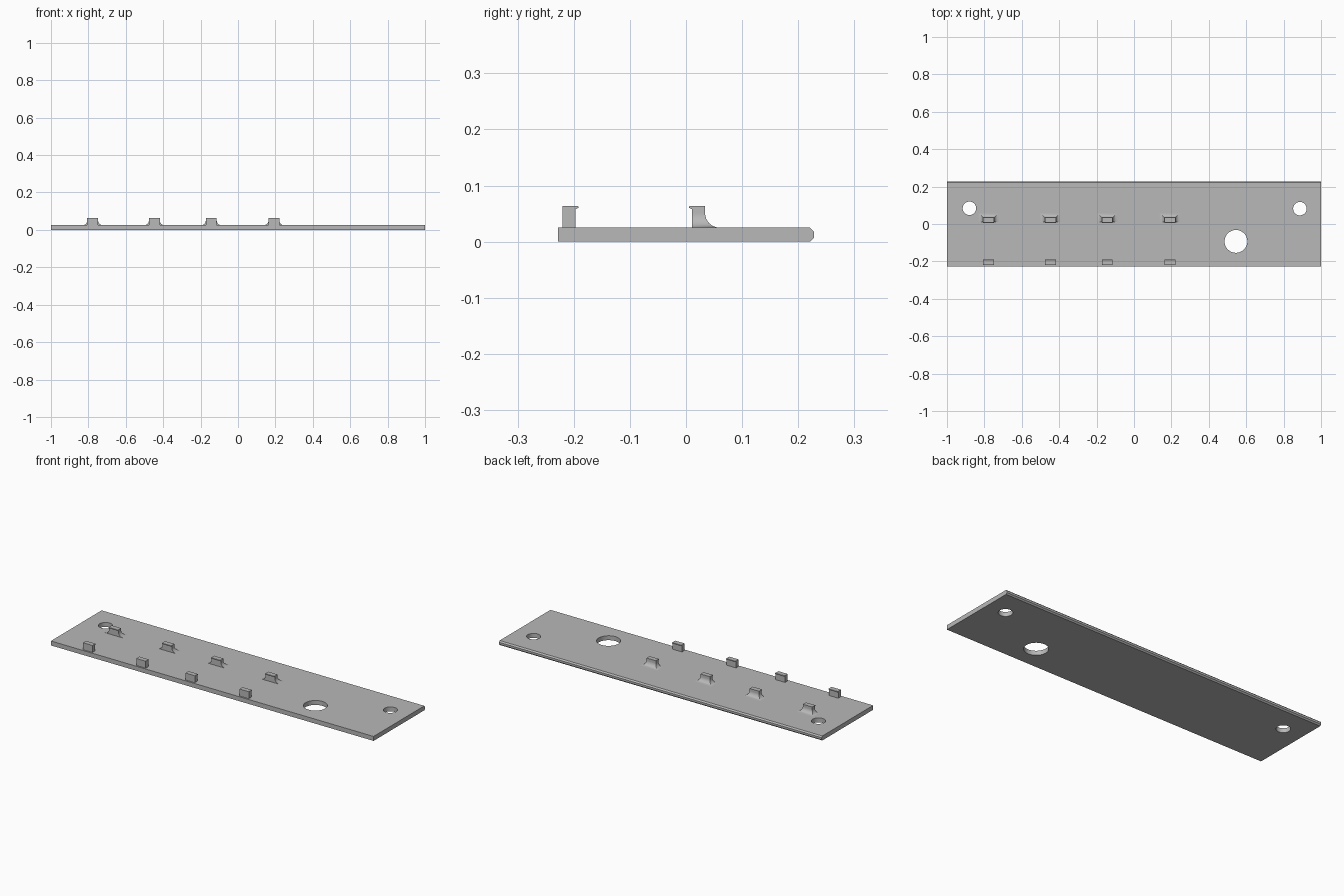
import bpy
import bmesh
import math

cube = bpy.data.objects.get("Cube")
if cube:
    bpy.data.objects.remove(cube, do_unlink=True)

THICK, TOP = 0.025, 0.064
CLIP_X = (-0.777, -0.447, -0.143, 0.192)
HALF = 0.029

grey = bpy.data.materials.new("plain grey")
grey.use_nodes = True
COLOUR = (0.48, 0.48, 0.48, 1)
grey.diffuse_color = COLOUR
grey.node_tree.nodes["Principled BSDF"].inputs["Base Color"].default_value = COLOUR


def finish(name, bm):
    bmesh.ops.recalc_face_normals(bm, faces=bm.faces)
    mesh = bpy.data.meshes.new(name)
    bm.to_mesh(mesh)
    bm.free()
    mesh.materials.append(grey)
    obj = bpy.data.objects.new(name, mesh)
    bpy.context.collection.objects.link(obj)
    return obj


def loft(bm, rings):
    """Join equal-length rings of points and cap both ends."""
    loops = [[bm.verts.new(p) for p in ring] for ring in rings]
    n = len(loops[0])
    for a, b in zip(loops, loops[1:]):
        for i in range(n):
            j = (i + 1) % n
            bm.faces.new((a[i], a[j], b[j], b[i]))
    bm.faces.new(loops[0])
    bm.faces.new(loops[-1])


def extrude_x(bm, profile, x0, x1):
    loft(bm, [[(x, y, z) for y, z in profile] for x in (x0, x1)])


def smooth(obj):
    bpy.ops.object.select_all(action="DESELECT")
    obj.select_set(True)
    bpy.context.view_layer.objects.active = obj
    bpy.ops.object.shade_smooth_by_angle(angle=math.radians(30))


# Base plate with a chamfered back edge
bm = bmesh.new()
EDGE, CH = 0.228, 0.007
extrude_x(bm, [(-EDGE, 0), (EDGE - CH, 0), (EDGE, CH), (EDGE, THICK - CH),
               (EDGE - CH, THICK), (-EDGE, THICK)], -1, 1)
plate = finish("base_plate", bm)

# Two screw holes and one large hole
bm = bmesh.new()
for x, y, r in ((-0.88, 0.084, 0.036), (0.887, 0.082, 0.036), (0.545, -0.093, 0.061)):
    ring = [(x + r * math.cos(k * math.tau / 48), y + r * math.sin(k * math.tau / 48))
            for k in range(48)]
    loft(bm, [[(px, py, z) for px, py in ring] for z in (-0.1, 0.1)])
cutter = finish("hole_cutter", bm)
cut = plate.modifiers.new("holes", "BOOLEAN")
cut.operation = "DIFFERENCE"
cut.solver = "EXACT"
cut.object = cutter
bpy.context.view_layer.objects.active = plate
bpy.ops.object.modifier_apply(modifier=cut.name)
bpy.data.objects.remove(cutter, do_unlink=True)
smooth(plate)


def lip(bm, x, y, side):
    """Small rounded hook along the top edge of a clip."""
    extrude_x(bm, [(y - side * 0.004, TOP), (y + side * 0.004, TOP),
                   (y + side * 0.006, TOP - 0.002), (y + side * 0.005, TOP - 0.004),
                   (y, TOP - 0.006), (y - side * 0.004, TOP - 0.006)],
              x - HALF, x + HALF)


for n, x in enumerate(CLIP_X, 1):
    # Front clip: plain post with a lip facing back
    bm = bmesh.new()
    F0, F1 = -0.22, -0.197
    extrude_x(bm, [(F0, THICK - 0.004), (F1, THICK - 0.004), (F1, TOP), (F0, TOP)],
              x - HALF, x + HALF)
    lip(bm, x, F1, 1)
    smooth(finish(f"front_clip_{n}", bm))

    # Rear clip: post flaring into the plate at its back and sides
    bm = bmesh.new()
    Y0, Y1, R = 0.011, 0.034, 0.026
    levels = [(TOP, 0)]
    for k in range(9):
        a = k / 8 * math.pi / 2
        levels.append((THICK + R * (1 - math.sin(a)), R * (1 - math.cos(a))))
    loft(bm, [[(x - HALF - f, Y0, z), (x + HALF + f, Y0, z),
               (x + HALF + f, Y1 + f, z), (x - HALF - f, Y1 + f, z)]
              for z, f in levels])
    lip(bm, x, Y0, -1)
    smooth(finish(f"rear_clip_{n}", bm))
